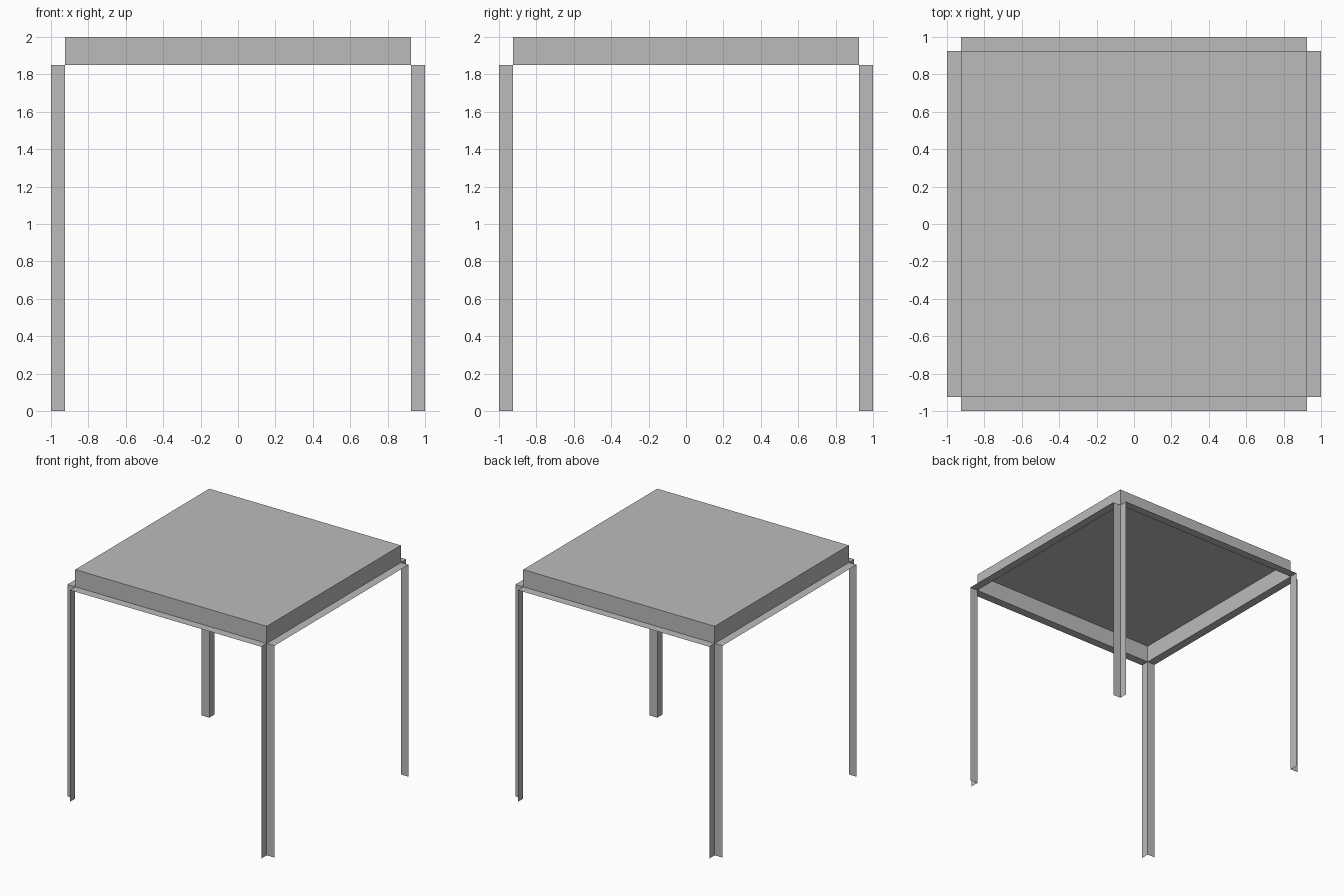
import bpy
import bmesh
from math import pi
from mathutils import Matrix, Vector

if "Cube" in bpy.data.objects:
    bpy.data.objects.remove(bpy.data.objects["Cube"], do_unlink=True)

INNER = 0.925   # half width of the tray
OUTER = 1.0     # outer reach of the flanges and legs
RIM = 1.85      # height of the rim and of the legs
TOP = 2.0

grey = bpy.data.materials.new("plain grey")
grey.use_nodes = True
colour = (0.5, 0.5, 0.5, 1)
grey.diffuse_color = colour
grey.node_tree.nodes["Principled BSDF"].inputs["Base Color"].default_value = colour


def finish(name, bm):
    mesh = bpy.data.meshes.new(name)
    bm.to_mesh(mesh)
    bm.free()
    mesh.materials.append(grey)
    obj = bpy.data.objects.new(name, mesh)
    bpy.context.collection.objects.link(obj)
    return obj


def sweep(name, points, direction, turn):
    """Extrude an open profile into thin sheet, turned about the z axis."""
    bm = bmesh.new()
    verts = [bm.verts.new(p) for p in points]
    edges = [bm.edges.new(pair) for pair in zip(verts, verts[1:])]
    new = bmesh.ops.extrude_edge_only(bm, edges=edges)["geom"]
    moved = [g for g in new if isinstance(g, bmesh.types.BMVert)]
    bmesh.ops.translate(bm, verts=moved, vec=Vector(direction))
    bmesh.ops.rotate(bm, verts=bm.verts, matrix=Matrix.Rotation(turn, 3, "Z"))
    bmesh.ops.recalc_face_normals(bm, faces=bm.faces)
    for face in bm.faces:
        if face.normal.z < -0.5:
            face.normal_flip()
    return finish(name, bm)


# Table top: a shallow tray, open underneath
bm = bmesh.new()
bmesh.ops.create_cube(bm, size=1)
bmesh.ops.scale(bm, vec=(2 * INNER, 2 * INNER, TOP - RIM), verts=bm.verts)
bmesh.ops.translate(bm, vec=(0, 0, (TOP + RIM) / 2), verts=bm.verts)
bottom = [f for f in bm.faces if f.normal.z < -0.5]
bmesh.ops.delete(bm, geom=bottom, context="FACES_ONLY")
finish("table_top", bm)

# Flat rim flange along each side, starting at the front
for i, side in enumerate(("front", "right", "back", "left")):
    sweep(side + "_flange",
          [(-INNER, -OUTER, RIM), (-INNER, -INNER, RIM)],
          (2 * INNER, 0, 0), i * pi / 2)

# Angle-section legs, opening outward at each corner
corners = ("back_left", "back_right", "front_right", "front_left")
for i, corner in enumerate(corners):
    sweep(corner + "_leg",
          [(OUTER, INNER, 0), (INNER, INNER, 0), (INNER, OUTER, 0)],
          (0, 0, RIM), i * pi / 2)
